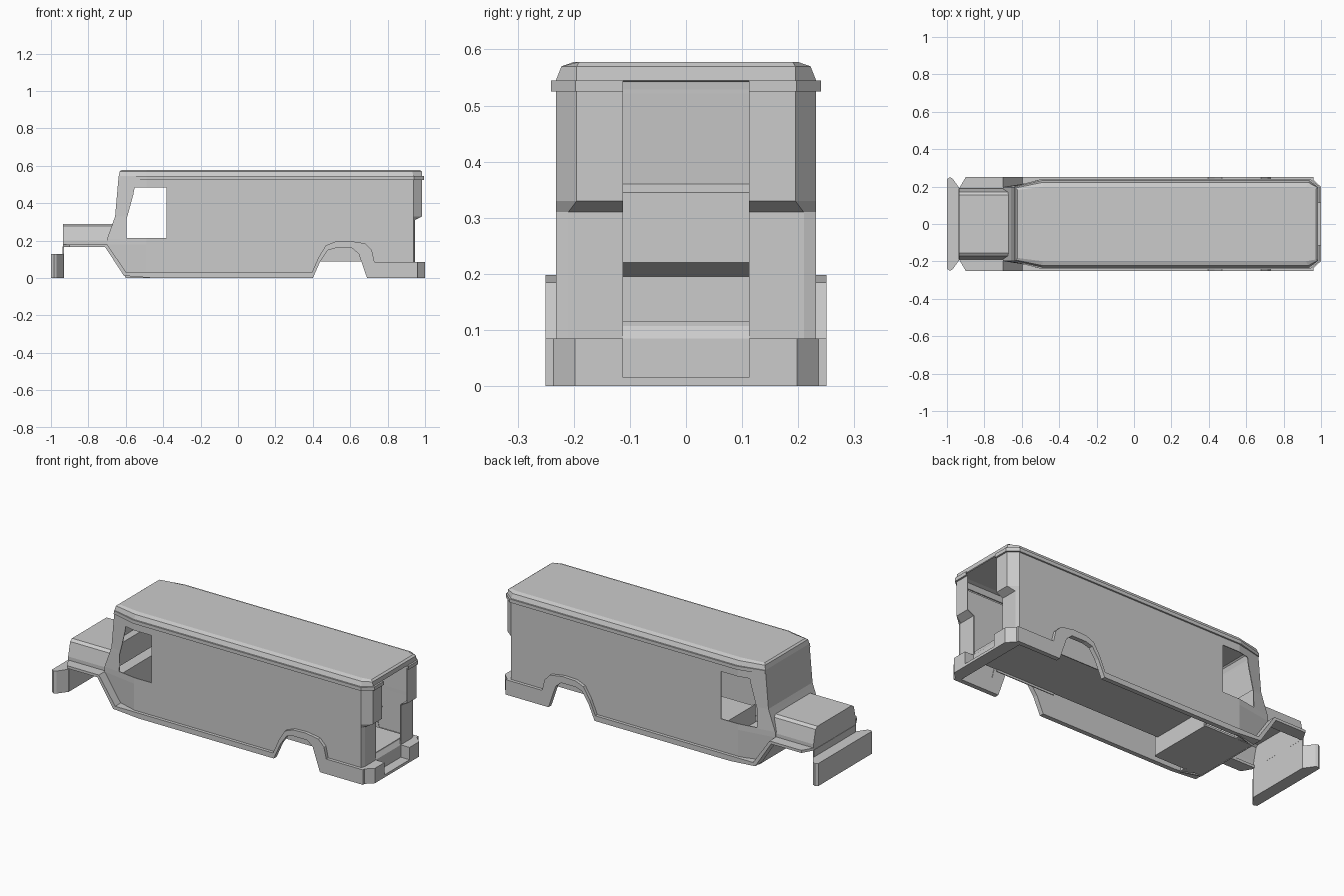
import bpy, bmesh

if "Cube" in bpy.data.objects:
    bpy.data.objects.remove(bpy.data.objects["Cube"])

grey = bpy.data.materials.new("light_grey")
grey.diffuse_color = (0.6, 0.6, 0.6, 1)
grey.use_nodes = True
grey.node_tree.nodes["Principled BSDF"].inputs["Base Color"].default_value = grey.diffuse_color


def add_object(name, bm):
    me = bpy.data.meshes.new(name)
    bmesh.ops.recalc_face_normals(bm, faces=bm.faces[:])
    bm.to_mesh(me)
    bm.free()
    me.materials.append(grey)
    ob = bpy.data.objects.new(name, me)
    bpy.context.collection.objects.link(ob)
    return ob


def prism(name, pts, axis, spans, flip=False):
    """Extrude a 2D outline along an axis for every (a, b) span; flip adds the y-mirrored copy."""
    place = {'x': lambda p, t: (t, p[0], p[1]),
             'y': lambda p, t: (p[0], t, p[1]),
             'z': lambda p, t: (p[0], p[1], t)}[axis]
    bm = bmesh.new()
    for a, b in spans:
        for s in ((1, -1) if flip else (1,)):
            rings = []
            for t in (a, b):
                ring = []
                for p in pts:
                    x, y, z = place(p, t)
                    ring.append(bm.verts.new((x, y * s, z)))
                rings.append(ring)
            n = len(pts)
            bm.faces.new(rings[0])
            bm.faces.new(rings[1])
            for i in range(n):
                j = (i + 1) % n
                bm.faces.new((rings[0][i], rings[0][j], rings[1][j], rings[1][i]))
    return add_object(name, bm)


def box(name, x0, x1, w, z0, z1):
    return prism(name, [(x0, -w), (x1, -w), (x1, w), (x0, w)], 'z', [(z0, z1)])


def drop_faces(ob, test):
    bm = bmesh.new()
    bm.from_mesh(ob.data)
    bmesh.ops.delete(bm, geom=[f for f in bm.faces if test(f)], context='FACES')
    bm.to_mesh(ob.data)
    bm.free()


def bake(ob):
    dg = bpy.context.evaluated_depsgraph_get()
    me = bpy.data.meshes.new_from_object(ob.evaluated_get(dg))
    ob.modifiers.clear()
    ob.data = me


def thicken(ob, t):
    m = ob.modifiers.new("thickness", 'SOLIDIFY')
    m.thickness, m.offset = t, -1
    bake(ob)


def cut(ob, cutter):
    m = ob.modifiers.new("cut", 'BOOLEAN')
    m.operation, m.object, m.solver = 'DIFFERENCE', cutter, 'EXACT'
    cutter.hide_render = True
    bake(ob)
    bpy.data.objects.remove(cutter)


# Body shell: plan outlines stacked by height
# (z, front x, rear x, rear corner y, outward offset)
DOOR = 0.112
levels = [(0, -.60, .945, .21, 0), (.18, -.70, .945, .21, 0), (.21, -.70, .945, .21, 0),
          (.31, -.664, .945, .21, 0), (.33, -.657, .985, .195, 0), (.525, -.64, .985, .195, 0),
          (.525, -.64, .995, .197, .009), (.545, -.638, .995, .197, .009),
          (.545, -.638, .985, .195, 0),
          (.57, -.632, .983, .195, -.01), (.578, -.622, .972, .19, -.033)]
bm = bmesh.new()
rings = []
for z, xf, xr, yc, o in levels:
    half = [(xr, DOOR), (xr, yc), (.937 + o * .5, .232 + o), (-.49, .232 + o), (xf, .198 + o * .5)]
    plan = half + [(x, -y) for x, y in reversed(half)]
    rings.append([bm.verts.new((x, y, z)) for x, y in plan])
for a, b in zip(rings, rings[1:]):
    for i in range(len(a)):
        j = (i + 1) % len(a)
        bm.faces.new((a[i], a[j], b[j], b[i]))
bm.faces.new(rings[0])
bm.faces.new(rings[-1])
body = add_object("body_shell", bm)


def is_open(f):
    c = f.calc_center_median()
    if f.normal.z < -.9 and c.z < .01:
        return True
    return c.x > .9 and c.z < .5451 and all(abs(v.co.y) < DOOR + .001 for v in f.verts)


drop_faces(body, is_open)
thicken(body, .006)

# Cab side windows and rear wheel arches
cut(body, prism("window_cutter", [(-.597, .214), (-.382, .214), (-.382, .483), (-.553, .483),
                                  (-.56, .445), (-.597, .31)], 'y', [(-.4, .4)]))
arch = [(.40, 0), (.44, .09), (.48, .148), (.52, .16), (.61, .16), (.645, .13), (.69, 0)]
cut(body, prism("arch_cutter", [(.40, -.05)] + arch + [(.69, -.05)], 'y', [(-.4, .4)]))

# Side skirts with flared wheel arches
skirt = [(-.61, .012), (-.45, 0)] + arch + [(.96, 0), (.96, .085), (.73, .085), (.715, .15),
         (.68, .185), (.60, .198), (.52, .195), (.47, .175), (.43, .11), (.395, .03), (-.60, .03)]
prism("side_skirt", skirt, 'y', [(.224, .25)], True)

# Front fenders: flat flange and sloping rear part
prism("front_fender", [(-.935, .18), (-.935, .19), (-.90, .25), (-.70, .25), (-.70, .18)],
      'z', [(.165, .18)], True)
prism("fender_slope", [(-.71, .165), (-.70, .18), (-.597, .03), (-.49, .03), (-.49, .003), (-.61, .012)],
      'y', [(.19, .25)], True)

# Hood, hollow underneath, with the nose panel reaching down to the bumper
side = [(.19, .165), (.19, .20), (.172, .278), (.155, .29)]
hood = prism("hood", side + [(-y, z) for y, z in reversed(side)], 'x', [(-.935, -.672)])
drop_faces(hood, lambda f: f.normal.z < -.9 or f.normal.x > .9)
thicken(hood, .006)
box("nose_panel", -.937, -.931, .19, 0, .168)

# Front bumper
end = [(-1, .24), (-.985, .25), (-.97, .243), (-.932, .19)]
prism("front_bumper", end + [(x, -y) for x, y in reversed(end)], 'z', [(0, .128)])

# Rear bumper with a step in the door gap
prism("rear_bumper", [(.93, .25), (.945, .25), (1, .198), (1, DOOR), (.93, DOOR)],
      'z', [(0, .085)], True)
box("rear_step", .93, 1, DOOR, 0, .015)
prism("step_riser", [(.93, .015), (.945, .015), (.945, .085), (.925, .115), (.925, .09)],
      'y', [(-.165, .165)])

# Floors
box("cargo_floor", -.30, .93, .17, .1, .115)
box("cab_floor", -.60, -.30, .197, .004, .015)
box("floor_riser", -.305, -.295, .19, .004, .115)

# Boxes that close the wheel wells
prism("wheel_well", [(.165, .088), (.17, .088), (.17, .205), (.228, .205), (.228, .21), (.165, .21)],
      'x', [(.38, .75)], True)

# Dashboard and the firewall below it
prism("dashboard", [(-.69, .195), (-.625, .22), (-.625, .345), (-.648, .36), (-.69, .22)],
      'y', [(-.185, .185)])
prism("firewall", [(-.60, .01), (-.595, .01), (-.595, .195), (-.69, .195), (-.69, .19), (-.60, .19)],
      'y', [(-.195, .195)])
